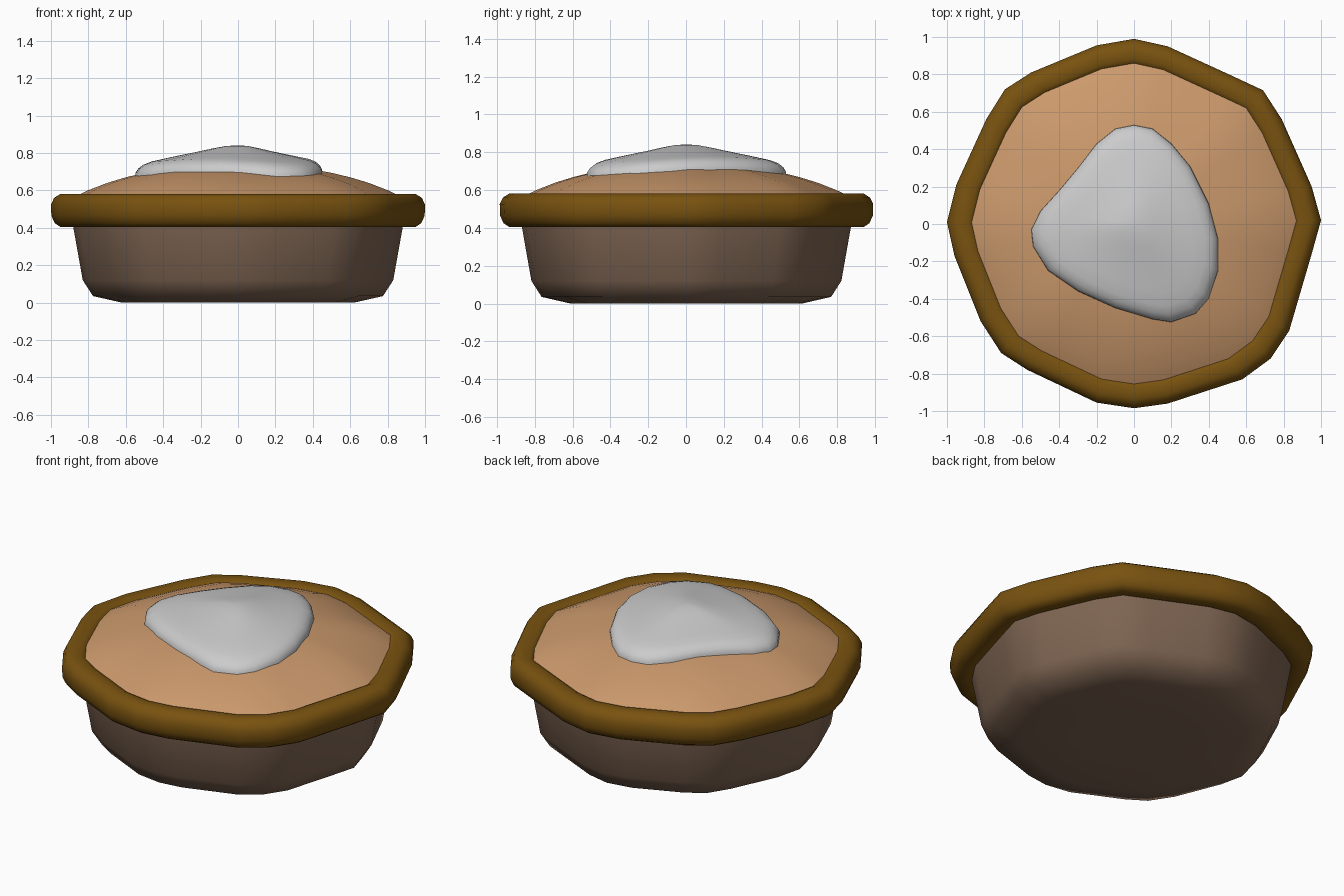
import bpy
import math

if "Cube" in bpy.data.objects:
    bpy.data.objects.remove(bpy.data.objects["Cube"])

# Hand-shaped eight-cornered outline of the crust, seen from above
RIM = [(1, .02), (.95, .2), (.79, .56), (.69, .715), (.54, .785), (.18, .95),
       (0, .99), (-.2, .955), (-.55, .81), (-.69, .72), (-.79, .56), (-.95, .21),
       (-1, .01), (-.96, -.17), (-.82, -.52), (-.71, -.69), (-.57, -.78), (-.2, -.955),
       (0, -.985), (.18, -.96), (.58, -.83), (.73, -.72), (.83, -.57), (.95, -.16)]

# Irregular outline of the cream
CREAM = [(.45, -.08), (.4, .11), (.3, .31), (.2, .43), (.1, .51), (0, .53),
         (-.1, .51), (-.2, .43), (-.3, .3), (-.4, .18), (-.5, .07), (-.55, -.03),
         (-.54, -.12), (-.46, -.25), (-.3, -.36), (-.1, -.45), (.1, -.51), (.2, -.525),
         (.33, -.48), (.4, -.4), (.45, -.25)]


def dome(r):
    return .745 - .2 * r ** 2 - .06 * r ** 6


def loft(name, rings, color=None, closed=False, caps=(False, False), angle=180):
    n = len(rings[0])
    verts = [p for ring in rings for p in ring]
    faces = []
    m = len(rings)
    for i in range(m if closed else m - 1):
        a, b = i * n, (i + 1) % m * n
        for j in range(n):
            k = (j + 1) % n
            faces.append((a + j, a + k, b + k, b + j))
    if caps[0]:
        faces.append(tuple(reversed(range(n))))
    if caps[1]:
        faces.append(tuple(range((m - 1) * n, m * n)))
    mesh = bpy.data.meshes.new(name)
    mesh.from_pydata(verts, [], faces)
    mesh.update()
    ob = bpy.data.objects.new(name, mesh)
    bpy.context.collection.objects.link(ob)
    if color:
        mat = bpy.data.materials.new(name)
        mat.diffuse_color = (*color, 1)
        mat.use_nodes = True
        mat.node_tree.nodes["Principled BSDF"].inputs["Base Color"].default_value = mat.diffuse_color
        mesh.materials.append(mat)
    bpy.ops.object.select_all(action='DESELECT')
    ob.select_set(True)
    bpy.context.view_layer.objects.active = ob
    bpy.ops.object.shade_smooth_by_angle(angle=math.radians(angle))
    return ob


def scaled(outline, profile):
    return [[(x * s, y * s, z) for x, y in outline] for s, z in profile]


# Dish with a rounded bottom edge
loft("dish", scaled(RIM, [(.3, 0), (.62, 0), (.775, .035), (.83, .12), (.88, .40), (.89, .5)]),
     (.21, .13, .085), caps=(True, False))

# Thick rounded crust ring
loft("crust_rim", scaled(RIM, [(.95, .405), (.98, .425), (.998, .465), (1, .525), (.983, .56),
                               (.95, .581), (.89, .58), (.862, .565), (.848, .525), (.848, .46),
                               (.862, .42), (.89, .405)]),
     (.19, .085, .005), closed=True)

# Domed filling
steps = [.9, .86, .8, .7, .6, .5, .4, .3, .2, .1, .02]
loft("filling", scaled(RIM, [(s, dome(s)) for s in steps]), (.6, .32, .15), caps=(False, True))

# Cream dollop following the dome
layers = [(1, -.01), (.995, .012), (.97, .03), (.92, .045), (.84, .053), (.7, .057),
          (.55, .063), (.4, .071), (.25, .083), (.12, .093), (.02, .096)]
loft("cream", [[(x * s, y * s, dome(math.hypot(x, y) * s) + h) for x, y in CREAM[::-1]][::-1]
               for s, h in layers], caps=(False, True))
bpy.data.objects["cream"].data.update()

# Consistent outward normals on the cream
import bmesh
for name in ("cream", "filling", "dish", "crust_rim"):
    me = bpy.data.objects[name].data
    bm = bmesh.new()
    bm.from_mesh(me)
    bmesh.ops.recalc_face_normals(bm, faces=bm.faces)
    bm.to_mesh(me)
    bm.free()
